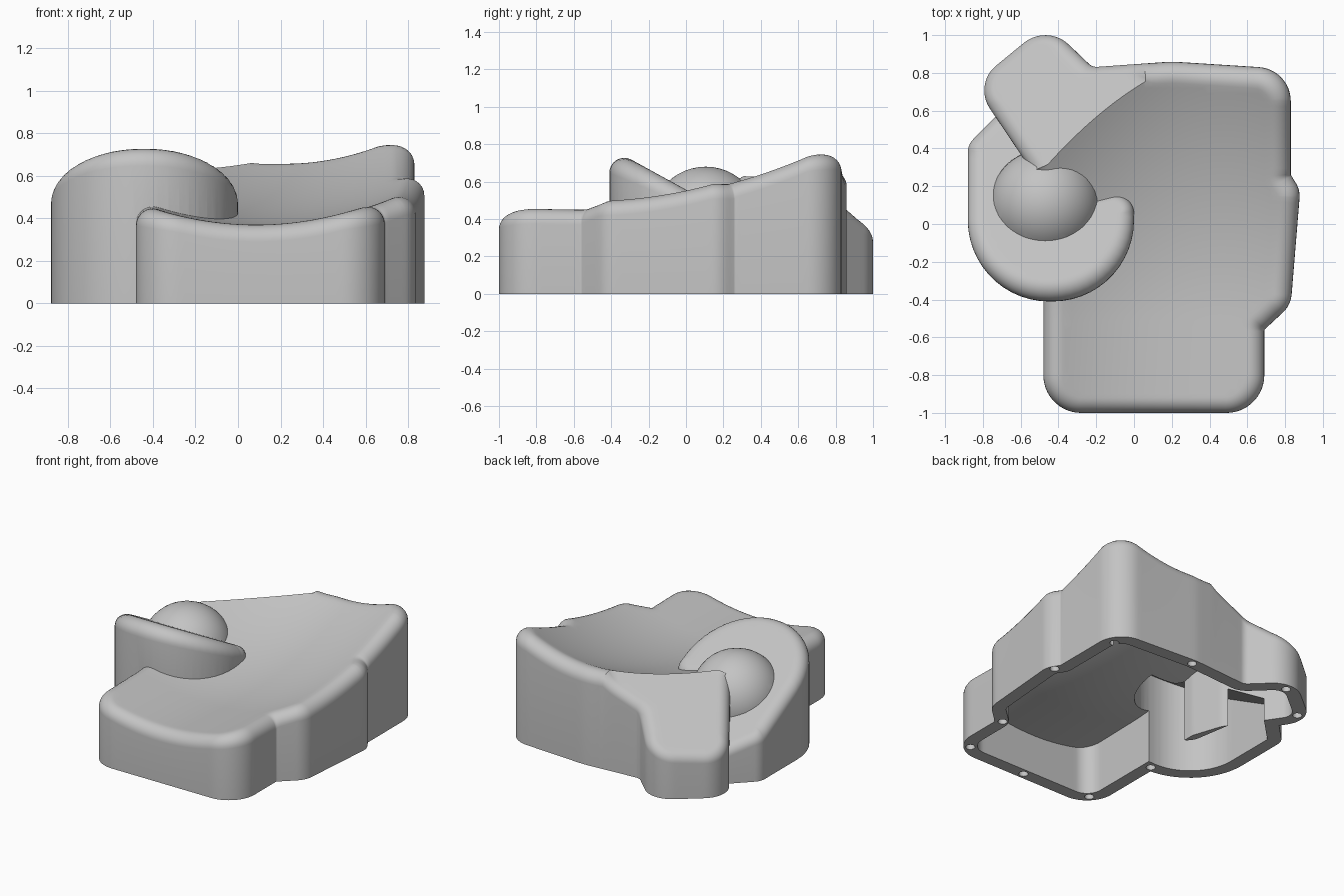
import bpy, bmesh, math
from mathutils import Vector
from mathutils.geometry import delaunay_2d_cdt

cube = bpy.data.objects.get("Cube")
if cube:
    bpy.data.objects.remove(cube, do_unlink=True)

WALL, FILLET = 0.09, 0.08

# Plan outlines, counter-clockwise: x, y, corner radius
PALM = [(-.48, -1, .2), (.69, -1, .2), (.69, -.56, .02), (.83, -.43, .15),
        (.88, .18, .13), (.83, .26, .02), (.83, .82, .18), (.2, .86, .5),
        (-.22, .83, .06), (-.46, 1.06, .18), (-.85, .74, .17),
        (-.54, .28, .03), (-.48, .1, .03)]
POD = [(-.88, -.41, .43), (0, -.41, .43), (0, .18, .1), (-.35, .1, .03),
       (-.45, .7, .1), (-.66, .64, .1), (-.88, .42, .1)]
BALL, BALL_RADIUS = (-.47, .105, .387), .293
SCREWS = [(.6, -.91), (.12, -.955), (-.39, -.91), (-.45, -.37), (.65, -.53),
          (.83, .2), (.75, .7), (.2, .815), (-.47, .95), (-.74, .74)]


# Top surfaces
def bowl(x, y):
    k = max(y + .5, 0) ** 2
    return .37 + .18 * k + (.33 + .06 * k) * (x - .14 - .06 * y) ** 2


RIDGE_START, ALONG, ACROSS = Vector((-.48, .29)), Vector((.78, .63)), Vector((-.63, .78))


def button_slope(x, y):
    v = Vector((x, y)) - RIDGE_START
    return .63 + .06 * v.dot(ALONG) - .6 * v.dot(ACROSS)


def palm_top(x, y):
    return min(bowl(x, y), button_slope(x, y))


def pod_top(x, y):
    return .557 - .55 * y


def ridge_points():
    # Points where the bowl meets the sloping button plane
    pts = []
    for i in range(60):
        base = RIDGE_START + ALONG * (i * .015)
        lo, hi = -.3, .3
        for _ in range(24):
            mid = (lo + hi) / 2
            p = base + ACROSS * mid
            if bowl(*p) < button_slope(*p):
                lo = mid
            else:
                hi = mid
        pts.append(base + ACROSS * lo)
    return pts


def rounded(corners):
    """Return (point, inward normal) pairs along a polygon with rounded corners."""
    raw = []
    n = len(corners)
    for i, (x, y, r) in enumerate(corners):
        p = Vector((x, y))
        a = (p - Vector(corners[i - 1][:2])).normalized()
        b = (Vector(corners[(i + 1) % n][:2]) - p).normalized()
        turn = math.atan2(a.x * b.y - a.y * b.x, a.dot(b))
        start = p - a * r * math.tan(abs(turn) / 2)
        side = 1 if turn > 0 else -1
        normal = Vector((-a.y, a.x))
        centre = start + normal * r * side
        steps = max(2, math.ceil(abs(turn) / .13))
        for s in range(steps + 1):
            t = turn * s / steps
            m = Vector((normal.x * math.cos(t) - normal.y * math.sin(t),
                        normal.x * math.sin(t) + normal.y * math.cos(t)))
            raw.append((centre - m * r * side, m))
    out = []
    for i, (p, m) in enumerate(raw):
        q = raw[(i + 1) % len(raw)][0]
        steps = max(1, math.ceil((q - p).length / .03))
        out += [(p.lerp(q, s / steps), m) for s in range(steps)]
    return out


def new_object(name, bm):
    bmesh.ops.recalc_face_normals(bm, faces=bm.faces)
    mesh = bpy.data.meshes.new(name)
    bm.to_mesh(mesh)
    bm.free()
    ob = bpy.data.objects.new(name, mesh)
    bpy.context.collection.objects.link(ob)
    return ob


def rolled_rim(outline, top, r, steps=8):
    """Rows of points of a fillet tangent to the wall and to the sloping top."""
    tilt = []
    for p, m in outline:
        rise = top(*(p + m * r)) - top(*(p + m * r * 1.7))
        tilt.append(math.atan2(rise, r * .7))
    for _ in range(3):
        tilt = [(tilt[i - 1] + t + tilt[(i + 1) % len(tilt)]) / 3 for i, t in enumerate(tilt)]
    rows = []
    for s in range(steps + 1):
        row = []
        for (p, m), t in zip(outline, tilt):
            z = top(*(p + m * r * (1 + math.sin(t)))) - r * math.cos(t)
            a = (math.pi / 2 + t) * s / steps
            q = p + m * r * (1 - math.cos(a))
            row.append((q.x, q.y, z + r * math.sin(a)))
        rows.append(row)
    return rows


def column(name, corners, top, inset=0, base=0, fillet=0, extra=()):
    """Closed solid: vertical wall, optional rounded rim and a curved top."""
    outline = [(p + m * inset, m) for p, m in rounded(corners)]
    rows = [[(p.x, p.y, base) for p, m in outline]]
    if fillet:
        rows += rolled_rim(outline, top, fillet)
    else:
        rows.append([(p.x, p.y, top(*p)) for p, m in outline])
    bm = bmesh.new()
    rings = [[bm.verts.new(co) for co in row] for row in rows]
    n = len(outline)
    for lower, upper in zip(rings, rings[1:]):
        for i in range(n):
            j = (i + 1) % n
            bm.faces.new((lower[i], lower[j], upper[j], upper[i]))
    bm.faces.new(rings[0][::-1])
    # Fill the top with an even grid of points
    edge = [v.co.xy for v in rings[-1]]
    step = .03
    grid = [Vector((i * step, j * step)) for i in range(-30, 31) for j in range(-34, 35)]
    grid = [g for g in grid if all((g - e).length > step * .6 for e in edge)
            and all((g - e).length > step * .5 for e in extra)]
    extra = [e for e in extra if all((e - q).length > step * .6 for q in edge)]
    pts, _, faces, *_ = delaunay_2d_cdt(edge + grid + extra, [], [list(range(n))], 1, 1e-6)
    used = {i for f in faces for i in f}
    verts = {i: bm.verts.new((*pts[i], rows[-1][i][2] if i < n else top(*pts[i])))
             for i in used}
    for f in faces:
        bm.faces.new([verts[i] for i in f])
    bmesh.ops.remove_doubles(bm, verts=bm.verts, dist=2e-5)
    return new_object(name, bm)


def trackball():
    bm = bmesh.new()
    bmesh.ops.create_uvsphere(bm, u_segments=48, v_segments=24, radius=BALL_RADIUS)
    bmesh.ops.translate(bm, verts=bm.verts, vec=BALL)
    return new_object("trackball", bm)


def screw_holes():
    bm = bmesh.new()
    for x, y in SCREWS:
        res = bmesh.ops.create_cone(bm, cap_ends=True, segments=20, radius1=.03,
                                    radius2=.03, depth=.24)
        bmesh.ops.translate(bm, verts=res["verts"], vec=(x, y, 0))
    return new_object("screw_hole_cutter", bm)


# Outer solids
ridge = ridge_points()
shell = column("mouse_shell", PALM, palm_top, fillet=FILLET, extra=ridge)
parts = [(column("thumb_pod", POD, pod_top, fillet=FILLET), "UNION"),
         (trackball(), "UNION")]

# Hollow interior and screw holes
parts += [(column("palm_cavity", PALM, lambda x, y: palm_top(x, y) - WALL, inset=WALL,
                  base=-.05, extra=ridge), "DIFFERENCE"),
          (column("pod_cavity", POD, lambda x, y: pod_top(x, y) - WALL, inset=WALL,
                  base=-.06), "DIFFERENCE"),
          (screw_holes(), "DIFFERENCE")]

bpy.context.view_layer.objects.active = shell
for helper, operation in parts:
    helper.hide_render = True
    mod = shell.modifiers.new(helper.name, "BOOLEAN")
    mod.object = helper
    mod.operation = operation
    mod.solver = "MANIFOLD"
    bpy.ops.object.modifier_apply(modifier=mod.name)
for helper, _ in parts:
    bpy.data.objects.remove(helper, do_unlink=True)

# Material and shading
grey = bpy.data.materials.new("plain_grey")
grey.use_nodes = True
grey.diffuse_color = (.55, .55, .55, 1)
grey.node_tree.nodes["Principled BSDF"].inputs["Base Color"].default_value = (.55, .55, .55, 1)
shell.data.materials.clear()
shell.data.materials.append(grey)
for face in shell.data.polygons:
    face.material_index = 0

for ob in bpy.context.selected_objects:
    ob.select_set(False)
shell.select_set(True)
bpy.ops.object.shade_smooth_by_angle(angle=math.radians(28))
